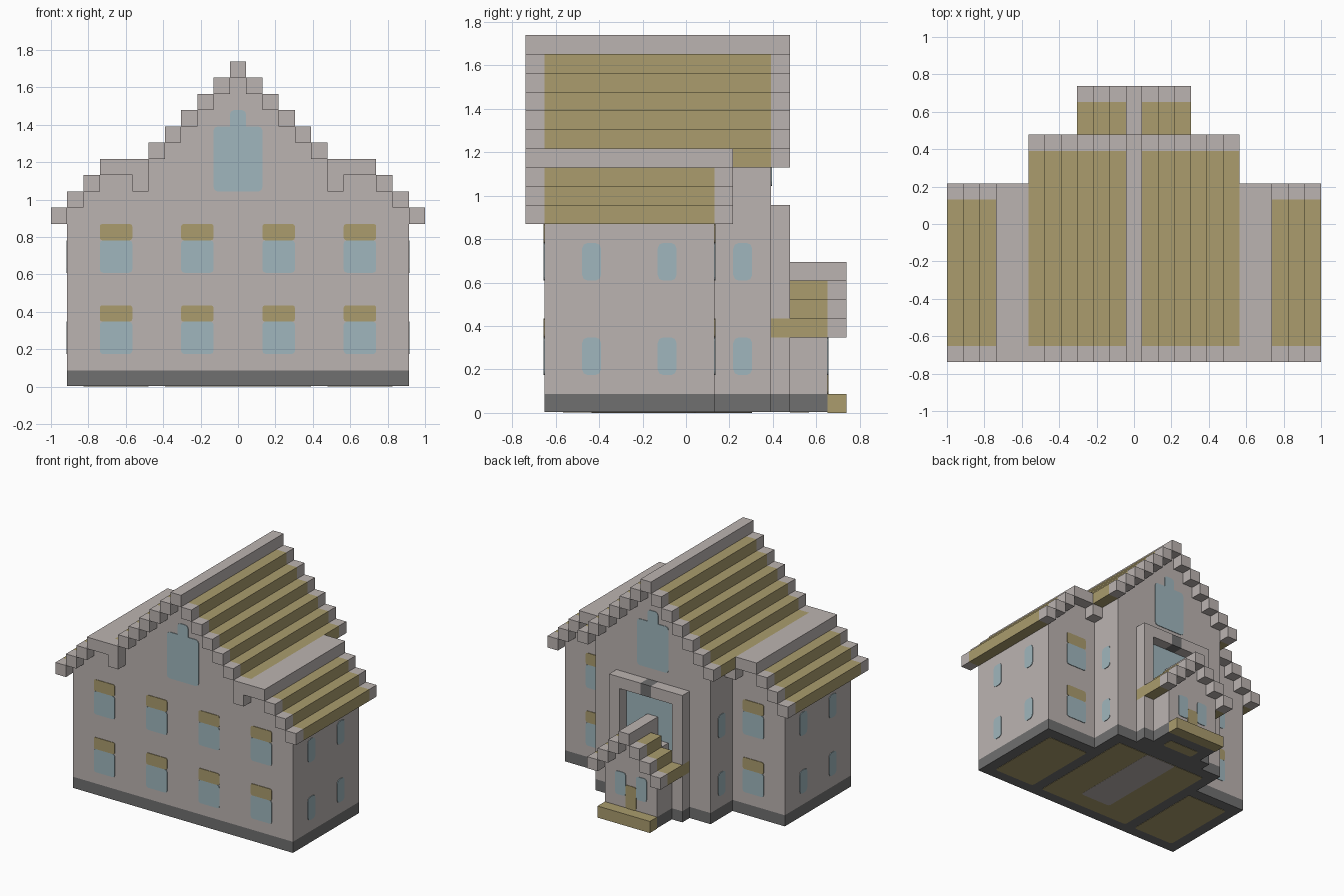
import bpy, bmesh
from mathutils import Vector

U = 2 / 23  # one building block

if "Cube" in bpy.data.objects:
    bpy.data.objects.remove(bpy.data.objects["Cube"])


def material(name, rgb):
    m = bpy.data.materials.new(name)
    m.use_nodes = True
    m.diffuse_color = (*rgb, 1)
    m.node_tree.nodes["Principled BSDF"].inputs["Base Color"].default_value = (*rgb, 1)
    return m


STONE = material("pale_stone", (0.50, 0.455, 0.44))
TAN = material("tan_tile", (0.405, 0.335, 0.155))
DARK = material("dark_stone", (0.16, 0.16, 0.16))
GLASS = material("blue_glass", (0.35, 0.47, 0.51))


def finish(name, bm, mat):
    bmesh.ops.recalc_face_normals(bm, faces=bm.faces)
    bmesh.ops.scale(bm, vec=(U, U, U), verts=bm.verts)
    mesh = bpy.data.meshes.new(name)
    bm.to_mesh(mesh)
    bm.free()
    mesh.materials.append(mat)
    bpy.context.collection.objects.link(bpy.data.objects.new(name, mesh))


def boxes(name, mat, spans, round_axis=None, radius=0.25):
    """Boxes given as (x0, x1, y0, y1, z0, z1); edges along round_axis are rounded."""
    bm = bmesh.new()
    for x0, x1, y0, y1, z0, z1 in spans:
        lo, hi = Vector((x0, y0, z0)), Vector((x1, y1, z1))
        verts = bmesh.ops.create_cube(bm, size=1)["verts"]
        for v in verts:
            v.co = (lo + hi) / 2 + v.co * (hi - lo)
    if round_axis is not None:
        edges = [e for e in bm.edges
                 if abs((e.verts[0].co - e.verts[1].co).normalized()[round_axis]) > 0.9]
        bmesh.ops.bevel(bm, geom=edges, offset=radius, segments=2, profile=0.5,
                        affect='EDGES')
    finish(name, bm, mat)


def both(spans):
    """Add the mirror image of every span across x = 0."""
    return spans + [(-s[1], -s[0], *s[2:]) for s in spans]


def stepped_wall(name, tops, y0, y1):
    """Solid wall whose stepped gable has one column height per block from the centre."""
    right = []
    for i, z in enumerate(tops):
        right += [(max(i - 0.5, 0), z), (i + 0.5, z)]
    right.append((len(tops) - 0.5, 1))
    outline = right[1:] + [(-x, z) for x, z in reversed(right[1:])]
    bm = bmesh.new()
    face = bm.faces.new([bm.verts.new((x, y0, z)) for x, z in outline])
    out = bmesh.ops.extrude_face_region(bm, geom=[face])["geom"]
    moved = [g for g in out if isinstance(g, bmesh.types.BMVert)]
    bmesh.ops.translate(bm, vec=(0, y1 - y0, 0), verts=moved)
    finish(name, bm, STONE)


def step(i, z, y0, y1):
    return (i - 0.5, i + 0.5, y0, y1, z, z + 1)


# walls
main_tops = [19 - i for i in range(6)]
stepped_wall("main_wall", main_tops + [13, 13, 13, 12, 11], -7.5, 1.5)
stepped_wall("rear_wall", main_tops, 1.5, 4.5)
stepped_wall("porch_wall", [7, 6, 5], 4.5, 7.5)

# plinth
F = 0.04
boxes("plinth", DARK, [(-10.5, 10.5, -7.5, 1.5, F, 1), (-5.5, 5.5, 1.5, 4.5, F, 1),
                       (-3.5, 3.5, 4.5, 5.5, F, 1), (-2.5, 2.5, 5.5, 7.5, F, 1)])
boxes("doorstep", TAN, [(-2.5, 2.5, 7.5, 8.5, 0, 1)])

# floor panels under the plinth
boxes("wing_floor", TAN, both([(5.5, 9.5, -6.5, 0.5, 0.01, 0.1)]), 2, 0.2)
boxes("centre_floor", TAN, [(-4.5, 4.5, -6.5, 3.5, 0.01, 0.1)], 2, 0.2)
boxes("porch_floor", TAN, [(-1.5, 1.5, 5.5, 6.5, 0.01, 0.1)], 2, 0.2)
boxes("hall_floor", STONE, [(-1.5, 1.5, -5, 3.5, 0, 0.09)], 2, 0.2)

# main roof
main = range(1, 7)
boxes("main_roof_tiles", TAN, both([step(i, 19 - i, -7.5, 4.5) for i in main]))
for end, y in (("front", -8.5), ("rear", 4.5)):
    boxes(f"main_{end}_rim", STONE, both([step(i, 19 - i, y, y + 1) for i in main]))
boxes("main_ridge", STONE, [(-0.5, 0.5, -8.5, 5.5, 19, 20)])

# wing roofs
wing = range(9, 12)
boxes("wing_roof_tiles", TAN, both([step(i, 21 - i, -7.5, 1.5) for i in wing]))
for end, y in (("front", -8.5), ("rear", 1.5)):
    rim = [step(i, 21 - i, y, y + 1) for i in wing] + [step(6, 12, y, y + 1)]
    boxes(f"wing_{end}_rim", STONE, both(rim))
boxes("wing_ridge", STONE, both([(6.5, 8.5, -8.5, 2.5, 13, 14)]))

# porch roof
boxes("porch_roof_tiles", TAN, both([step(1, 6, 5.5, 7.5), step(2, 5, 5.5, 7.5),
                                     step(3, 4, 4.5, 7.5)]))
boxes("porch_rim", STONE, both([step(i, 7 - i, 7.5, 8.5) for i in (1, 2, 3)]))
boxes("porch_ridge", STONE, [(-0.5, 0.5, 4.5, 8.5, 7, 8)])

# portal frame around the rear window
boxes("portal_frame", STONE, both([(2.5, 3.5, 4.5, 5.5, 1, 4), (2.5, 3.5, 4.5, 5.5, 5, 11),
                                   (0.5, 2.5, 4.5, 5.5, 10, 11)]))
boxes("portal_keystone", DARK, [(-0.5, 0.5, 4.5, 5.5, 10, 11)])

# windows and door as thin plates
T = 0.05
floors = (2, 7)


def plate_y(x0, x1, y, z0, z1):
    return (x0, x1, y - T, y + T, z0, z1)


bays = [(1.5, -7.5), (6.5, -7.5), (6.5, 1.5)]
boxes("wall_windows", GLASS,
      both([plate_y(x, x + 2, y, z, z + 2) for x, y in bays for z in floors]), 1, 0.2)
boxes("window_lintels", TAN,
      both([plate_y(x, x + 2, y, z + 2, z + 3) for x, y in bays for z in floors]), 1, 0.15)
boxes("side_windows", GLASS,
      both([(x - T, x + T, y, y + 1, z, z + 2)
            for x, y in ((10.5, -5.5), (10.5, -1.5), (5.5, 2.5)) for z in floors]), 0, 0.3)
for end, y in (("front", -7.5), ("rear", 4.5)):
    boxes(f"{end}_gable_window", GLASS, [plate_y(-1.5, 1.5, y, 12, 16),
                                         plate_y(-0.5, 0.5, y, 15.5, 17)], 1, 0.25)
boxes("portal_window", GLASS, [plate_y(-2.5, 2.5, 4.5, 5, 10)])
boxes("porch_windows", GLASS, both([plate_y(0.5, 1.5, 7.5, 2, 4)]), 1, 0.2)
boxes("porch_door", TAN, [plate_y(-0.5, 0.5, 7.5, 1, 3)], 1, 0.15)
